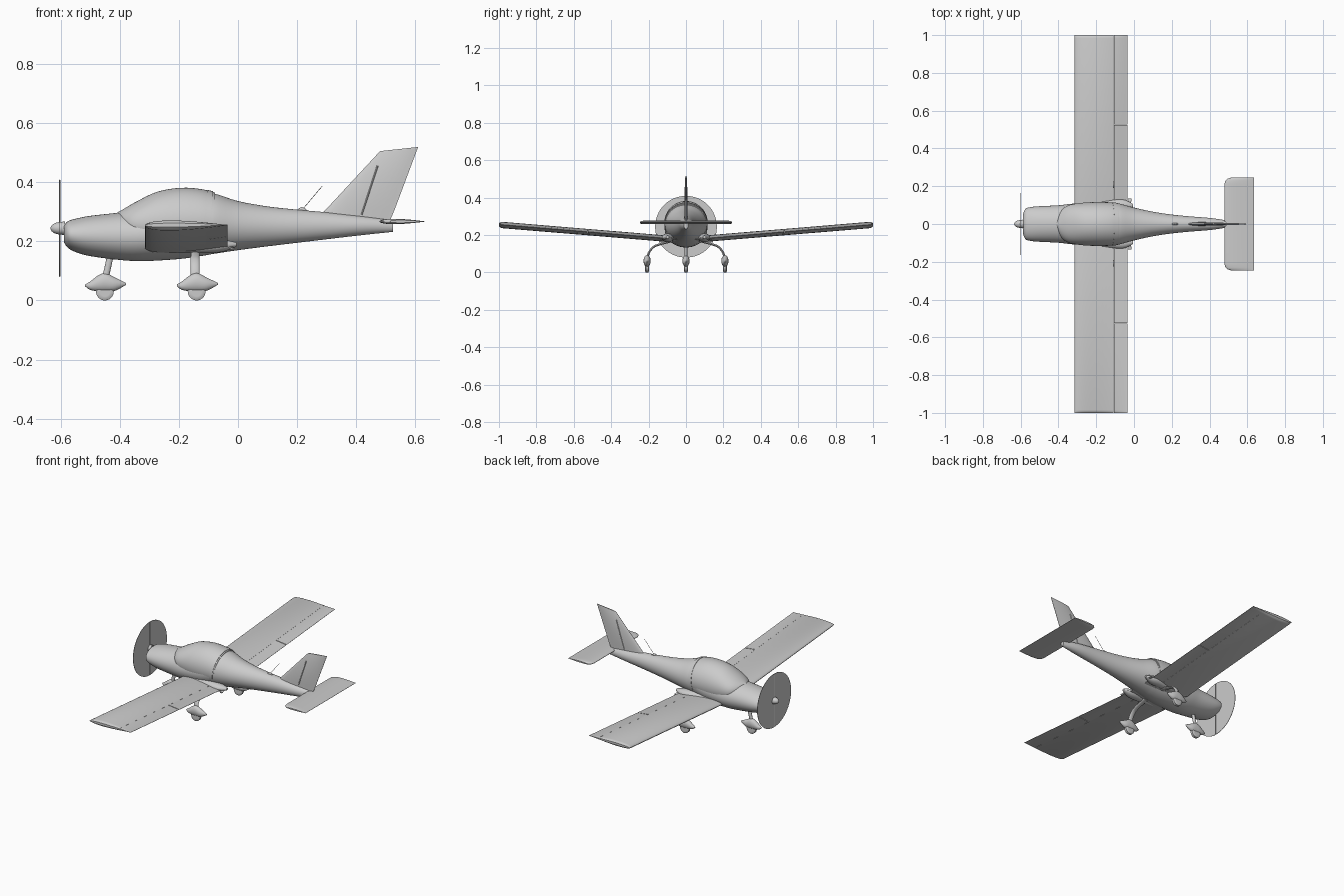
import bpy, bmesh, math
from mathutils import Vector

cube = bpy.data.objects.get("Cube")
if cube:
    bpy.data.objects.remove(cube, do_unlink=True)

grey = bpy.data.materials.new("light_grey")
grey.use_nodes = True
grey.diffuse_color = (0.6, 0.6, 0.6, 1)
grey.node_tree.nodes["Principled BSDF"].inputs["Base Color"].default_value = (0.6, 0.6, 0.6, 1)


def skin(name, rings, angle=35):
    """Join equal rings of points into a capped, smooth-shaded solid."""
    bm = bmesh.new()
    rows = [[bm.verts.new(p) for p in ring] for ring in rings]
    n = len(rows[0])
    for r, q in zip(rows, rows[1:]):
        for i in range(n):
            j = (i + 1) % n
            bm.faces.new((r[i], r[j], q[j], q[i]))
    bm.faces.new(rows[0])
    bm.faces.new(rows[-1])
    bmesh.ops.recalc_face_normals(bm, faces=bm.faces)
    mesh = bpy.data.meshes.new(name)
    bm.to_mesh(mesh)
    bm.free()
    mesh.materials.append(grey)
    obj = bpy.data.objects.new(name, mesh)
    bpy.context.collection.objects.link(obj)
    bpy.ops.object.select_all(action='DESELECT')
    obj.select_set(True)
    bpy.context.view_layer.objects.active = obj
    bpy.ops.object.shade_smooth_by_angle(angle=math.radians(angle))
    return obj


def spline(keys, steps):
    """Catmull-Rom interpolation through rows of numbers."""
    keys = [Vector(k) for k in keys]
    out = []
    for i in range(len(keys) - 1):
        p1, p2 = keys[i], keys[i + 1]
        p0, p3 = keys[max(i - 1, 0)], keys[min(i + 2, len(keys) - 1)]
        for s in range(steps):
            t = s / steps
            out.append(p1 + (p2 - p0) * (t / 2)
                       + (p0 * 2 - p1 * 5 + p2 * 4 - p3) * (t * t / 2)
                       + (p1 * 3 - p0 - p2 * 3 + p3) * (t ** 3 / 2))
    return out + [keys[-1]]


def loft(name, stations, origin=(0, 0), n=40, steps=4, shear=0):
    """Elliptical sections along x: (x, bottom, top, half width)."""
    rings = []
    for x, lo, hi, w in spline(stations, steps):
        mid, h = (lo + hi) / 2, (hi - lo) / 2
        ring = []
        for i in range(n):
            a = math.tau * i / n
            z = mid + h * math.sin(a)
            ring.append((origin[0] + x + shear * (z - 0.3), origin[1] + w * math.cos(a), z))
        rings.append(ring)
    return skin(name, rings)


def tube(name, path, along, across, steps=5, n=14):
    """Elliptical bar swept along a path that stays clear of the x axis."""
    pts = spline(path, steps)
    rings = []
    for i, p in enumerate(pts):
        t = (pts[min(i + 1, len(pts) - 1)] - pts[max(i - 1, 0)]).normalized()
        b = t.cross(Vector((1, 0, 0))).normalized()
        a = b.cross(t)
        rings.append([p + a * along * math.cos(math.tau * k / n)
                      + b * across * math.sin(math.tau * k / n) for k in range(n)])
    return skin(name, rings)


def foil(le, te, thick, axis, a=0.0, b=1.0, n=14):
    """Aerofoil ring between chord fractions a and b."""
    le, te, axis = Vector(le), Vector(te), Vector(axis)
    upper, lower = [], []
    for i in range(n + 1):
        u = a + (b - a) * (1 - math.cos(math.pi * i / n)) / 2
        h = 5 * (0.2969 * math.sqrt(u) - 0.126 * u - 0.3516 * u ** 2 + 0.2843 * u ** 3 - 0.1036 * u ** 4)
        h = max(h * thick, 0.0006)
        p = le.lerp(te, u)
        upper.append(p + axis * h)
        lower.append(p - axis * h)
    return upper + lower[::-1]


# Fuselage
loft("fuselage", [
    (-.588, .195, .254, .05), (-.575, .178, .268, .08), (-.55, .164, .276, .089),
    (-.5, .15, .286, .094), (-.4, .137, .297, .099), (-.32, .133, .305, .108),
    (-.2, .14, .325, .114), (-.12, .151, .355, .112), (-.08, .158, .361, .109),
    (0, .17, .336, .087), (.1, .183, .318, .065), (.2, .195, .307, .05),
    (.3, .207, .298, .04), (.42, .221, .285, .03), (.525, .232, .27, .012)], n=56)

# Canopy and its rear frame
loft("canopy", [
    (-.41, .27, .296, .01), (-.39, .235, .308, .06), (-.35, .19, .333, .096),
    (-.28, .155, .368, .111), (-.2, .145, .381, .116), (-.13, .15, .376, .115),
    (-.085, .158, .364, .111)], n=56, shear=.12)
loft("canopy_frame", [(-.112, .15, .374, .1155), (-.092, .154, .369, .1135)],
     n=56, steps=2, shear=.12)

# Spinner and propeller
loft("spinner", [(-.634, .242, .246, .002), (-.629, .233, .255, .011),
                 (-.614, .225, .263, .019), (-.585, .221, .267, .023)], n=24)
loft("propeller_disc", [(-.604, .079, .409, .165), (-.602, .079, .409, .165)], n=64, steps=1)
for s in (1, -1):
    tube("propeller_blade", [(-.603, 0, .244), (-.603, 0, .244 + s * .163)], .003, .004)


# Wings with separate flaps and ailerons
def wing_part(name, side, spans, a, b):
    rings = []
    for y, k in spans:
        z = .171 + .083 * y
        rings.append(foil((-.315, side * y, z), (-.035, side * y, z + .002),
                          .034 * k, (0, 0, 1), a, b))
    skin(name, rings)


tip = [(.985, 1), (.995, .75), (1.0, .4)]
for s in (1, -1):
    wing_part("wing", s, [(.03, 1)] + tip, 0, .742)
    wing_part("flap", s, [(.03, 1), (.523, 1)], .744, 1)
    wing_part("aileron", s, [(.527, 1)] + tip, .744, 1)
    loft("wing_root_fairing", [(-.3, .165, .195, .008), (-.15, .16, .208, .026),
                               (-.06, .163, .207, .032), (-.005, .182, .196, .008)],
         origin=(0, s * .098), n=20)
    tube("boarding_step", [(-.03, s * .08, .185), (-.02, s * .135, .176)], .008, .003)

# Tailplane with rounded front corners
half = [(.245, .512, .5), (.24, .495, .8), (.23, .484, 1), (.21, .479, 1)]
spans = [(-y, le, k) for y, le, k in half] + half[::-1]
skin("tailplane", [foil((le, y, .267), (.635, y, .267), .018 * k, (0, 0, 1))
                   for y, le, k in spans])

# Fin with its rudder hinge strip
skin("fin", [foil((.25, 0, .26), (.51, 0, .26), .022, (0, 1, 0)),
             foil((.295, 0, .305), (.53, 0, .308), .018, (0, 1, 0)),
             foil((.474, 0, .498), (.607, 0, .513), .011, (0, 1, 0)),
             foil((.481, 0, .505), (.61, 0, .519), .006, (0, 1, 0))])
tube("rudder_hinge", [(.418, 0, .29), (.472, 0, .455)], .004, .0095)

# Aerial
loft("aerial_base", [(.2, .3, .305, .003), (.215, .3, .316, .006), (.235, .3, .305, .003)], n=12)
tube("aerial", [(.22, 0, .31), (.285, 0, .387)], .001, .001, n=6)


# Landing gear
def wheel_set(prefix, x, y):
    loft(prefix + "_wheel_fairing", [
        (-.067, .048, .054, .003), (-.05, .036, .064, .012), (-.022, .031, .085, .018),
        (.003, .03, .092, .019), (.035, .033, .077, .016), (.072, .053, .059, .002)],
        origin=(x, y), n=24)
    rings = []
    for dy, r in ((-.011, .016), (-.011, .023), (-.007, .03), (.007, .03), (.011, .023), (.011, .016)):
        rings.append([(x + r * math.cos(math.tau * i / 28), y + dy,
                       .03 + r * math.sin(math.tau * i / 28)) for i in range(28)])
    skin(prefix + "_wheel", rings)


wheel_set("nose", -.45, 0)
tube("nose_strut", [(-.45, 0, .075), (-.443, 0, .1), (-.432, 0, .15)], .011, .008)
for s in (1, -1):
    wheel_set("main", -.14, s * .208)
    tube("main_leg", [(-.145, s * .207, .07), (-.145, s * .199, .103), (-.145, s * .18, .13),
                      (-.145, s * .15, .147), (-.145, s * .07, .168)], .015, .006)
